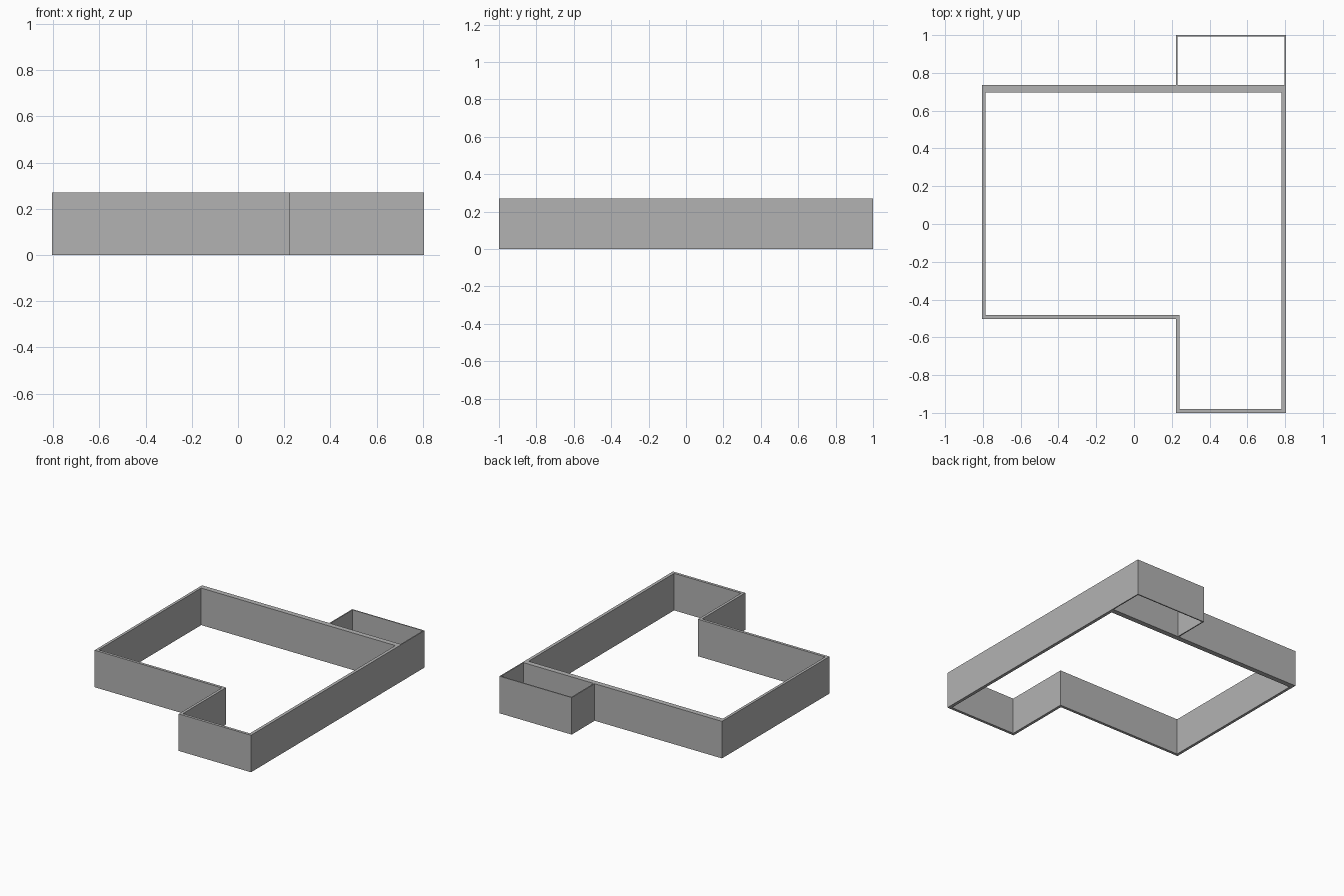
import bpy, bmesh

cube = bpy.data.objects.get("Cube")
if cube:
    bpy.data.objects.remove(cube)

HEIGHT = 0.27
SIDE, STEP = 0.805, 0.222       # outer half width, x of the step
BACK, NOTCH = 0.735, -0.503     # outer y of back wall and of recessed front wall
THICK, BACK_THICK, THIN = 0.02, 0.038, 0.008

grey = bpy.data.materials.new("wall grey")
grey.use_nodes = True
colour = (0.45, 0.45, 0.45, 1)
grey.diffuse_color = colour
grey.node_tree.nodes["Principled BSDF"].inputs["Base Color"].default_value = colour


def wall(name, outer, inner, closed):
    """Solid upright wall between matching outer and inner plan outlines."""
    bm = bmesh.new()
    a = [bm.verts.new((x, y, 0)) for x, y in outer]
    b = [bm.verts.new((x, y, 0)) for x, y in inner]
    n = len(a)
    for i in range(n if closed else n - 1):
        j = (i + 1) % n
        bm.faces.new((a[i], a[j], b[j], b[i]))
    base = bm.faces[:]
    result = bmesh.ops.extrude_face_region(bm, geom=base, use_keep_orig=True)
    top = [v for v in result["geom"] if isinstance(v, bmesh.types.BMVert)]
    bmesh.ops.translate(bm, verts=top, vec=(0, 0, HEIGHT))
    bmesh.ops.recalc_face_normals(bm, faces=bm.faces[:])
    mesh = bpy.data.meshes.new(name)
    bm.to_mesh(mesh)
    bm.free()
    mesh.materials.append(grey)
    bpy.context.collection.objects.link(bpy.data.objects.new(name, mesh))


# Main stepped perimeter, with a thicker back wall
left, right = -SIDE + THICK, SIDE - THICK - 0.003
wall("perimeter_wall",
     [(-SIDE, BACK), (-SIDE, NOTCH), (STEP, NOTCH),
      (STEP, -1), (SIDE, -1), (SIDE, BACK)],
     [(left, BACK - BACK_THICK), (left, NOTCH + THICK), (STEP + THICK, NOTCH + THICK),
      (STEP + THICK, -1 + THICK), (right, -1 + THICK), (right, BACK - BACK_THICK)],
     True)

# Thin three-sided enclosure behind the back wall
wall("rear_enclosure_wall",
     [(STEP, BACK), (STEP, 1), (SIDE, 1), (SIDE, BACK)],
     [(STEP + THIN, BACK), (STEP + THIN, 1 - THIN), (SIDE - THIN, 1 - THIN), (SIDE - THIN, BACK)],
     False)
